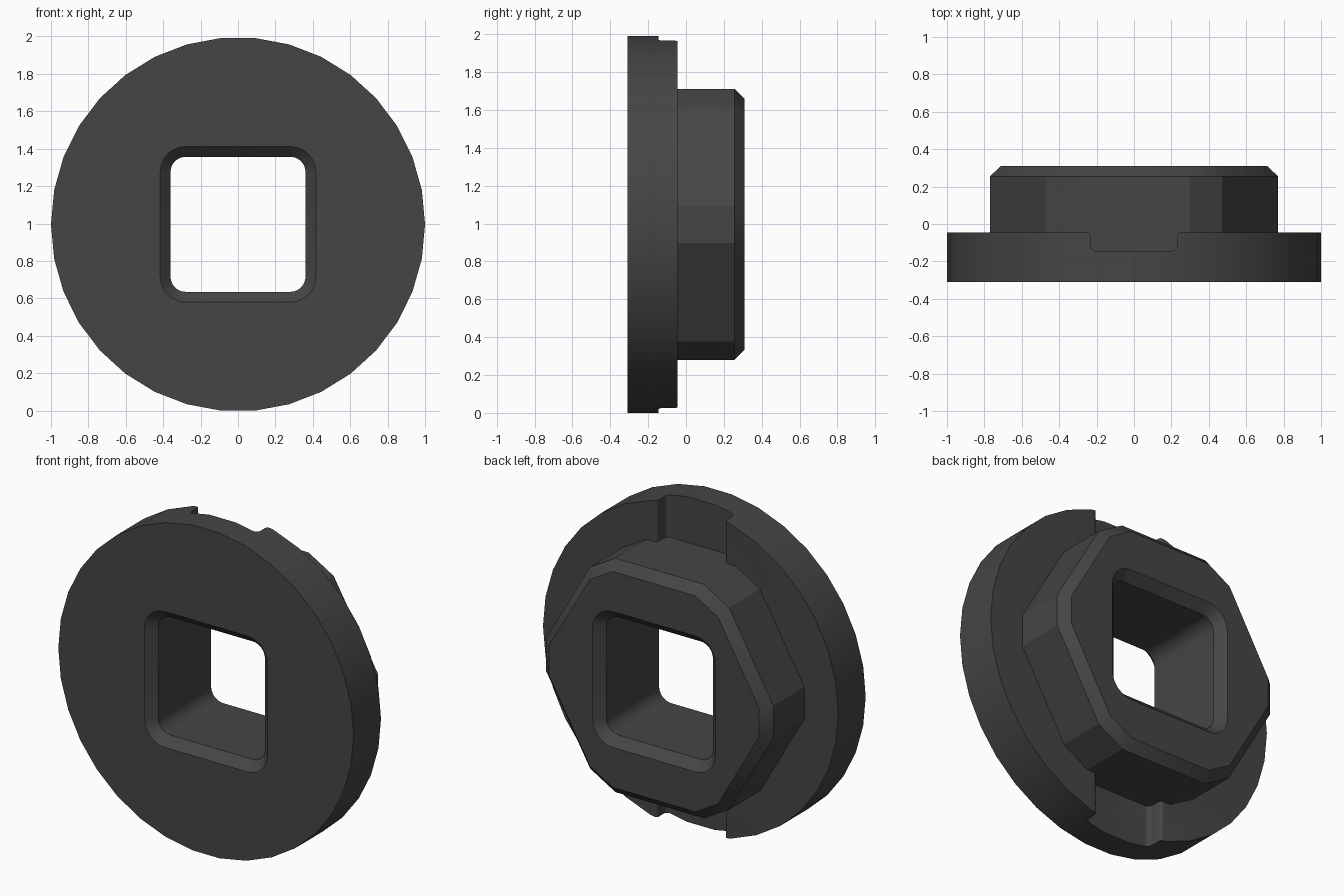
import bpy, bmesh, math
from mathutils import Vector

if "Cube" in bpy.data.objects:
    bpy.data.objects.remove(bpy.data.objects["Cube"])

SIDES = 34
CZ = math.cos(math.pi / SIDES)          # rim flats touch the ground

mat = bpy.data.materials.new("dark_grey")
mat.diffuse_color = (0.06, 0.06, 0.06, 1)
mat.use_nodes = True
mat.node_tree.nodes["Principled BSDF"].inputs["Base Color"].default_value = mat.diffuse_color


def loft(name, rings):
    """Closed solid through equal-length rings of 3D points."""
    bm = bmesh.new()
    loops = [[bm.verts.new(p) for p in ring] for ring in rings]
    n = len(loops[0])
    for a, b in zip(loops, loops[1:]):
        for i in range(n):
            j = (i + 1) % n
            bm.faces.new((a[i], a[j], b[j], b[i]))
    bm.faces.new(loops[0])
    bm.faces.new(loops[-1])
    bmesh.ops.recalc_face_normals(bm, faces=bm.faces)
    me = bpy.data.meshes.new(name)
    bm.to_mesh(me)
    bm.free()
    me.materials.append(mat)
    ob = bpy.data.objects.new(name, me)
    bpy.context.collection.objects.link(ob)
    return ob


def at_y(outline, y):
    return [Vector((x, y, CZ + z)) for x, z in outline]


def combine(target, other, operation):
    mod = target.modifiers.new("combine", 'BOOLEAN')
    mod.operation, mod.solver, mod.object = operation, 'EXACT', other
    bpy.context.view_layer.objects.active = target
    bpy.ops.object.modifier_apply(modifier=mod.name)
    bpy.data.objects.remove(other)


def arc(cx, cy, r, a0, a1, n=6):
    return [(cx + r * math.cos(math.radians(a0 + (a1 - a0) * i / n)),
             cy + r * math.sin(math.radians(a0 + (a1 - a0) * i / n)))
            for i in range(n + 1)]


def hexagon(apothem, side_half):
    """Hexagon with corners on +-x, each corner cut flat at distance side_half."""
    pts = []
    for k in range(6):
        a = math.radians(60 * k)
        half = (apothem - side_half * math.cos(math.pi / 6)) / math.sin(math.pi / 6)
        for s in (-1, 1):
            pts.append((side_half * math.cos(a) - s * half * math.sin(a),
                        side_half * math.sin(a) + s * half * math.cos(a)))
    return pts


def rounded_square(half, r):
    c = half - r
    return [p for k, (sx, sy) in enumerate(((1, 1), (-1, 1), (-1, -1), (1, -1)))
            for p in arc(sx * c, sy * c, r, 90 * k, 90 * k + 90)]


# flange disc
circle = [(math.cos(2 * math.pi * i / SIDES), math.sin(2 * math.pi * i / SIDES))
          for i in range(SIDES)]
body = loft("flanged_bushing", [at_y(circle, -0.31), at_y(circle, -0.045)])

# rounded slots at the top and bottom of the flange
right = [(0.25, 0.0)] + arc(0.25, -0.065, 0.02, 90, 180, 4) + arc(0.20, -0.115, 0.03, 0, -90, 5)
slot = right + [(-x, y) for x, y in reversed(right)]
for s in (1, -1):
    cutter = loft("slot_cutter", [[Vector((x, y, CZ + s * z)) for x, y in slot]
                                  for z in (0.6, 1.2)])
    combine(body, cutter, 'DIFFERENCE')

# hexagonal boss with a chamfered end
boss = loft("hex_boss", [at_y(hexagon(0.716, 0.77), -0.2),
                         at_y(hexagon(0.716, 0.77), 0.255),
                         at_y(hexagon(0.661, 0.712), 0.31)])
combine(body, boss, 'UNION')

# square through hole, chamfered at both ends
hole = loft("hole_cutter", [at_y(rounded_square(h, r), y) for y, h, r in
                            ((-0.33, 0.436, 0.156), (-0.255, 0.361, 0.081),
                             (0.255, 0.361, 0.081), (0.33, 0.436, 0.156))])
combine(body, hole, 'DIFFERENCE')

bpy.ops.object.select_all(action='DESELECT')
body.select_set(True)
bpy.context.view_layer.objects.active = body
bpy.ops.object.shade_smooth_by_angle(angle=math.radians(25))
